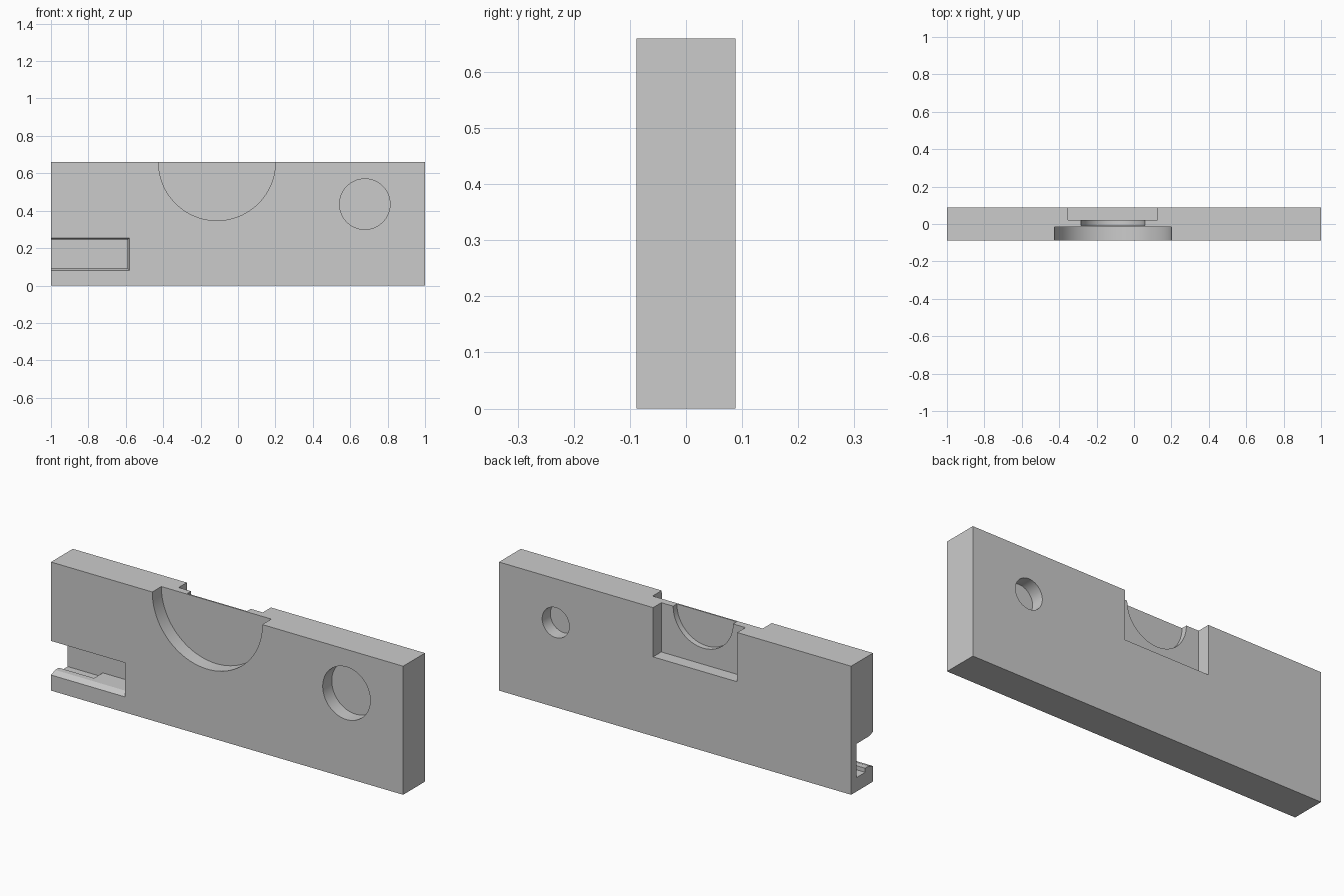
import bpy, bmesh, math
from mathutils import Vector

if "Cube" in bpy.data.objects:
    bpy.data.objects.remove(bpy.data.objects["Cube"])

T = 0.0885   # half thickness
H = 0.66     # height


def new_object(name, bm):
    bmesh.ops.recalc_face_normals(bm, faces=bm.faces)
    mesh = bpy.data.meshes.new(name)
    bm.to_mesh(mesh)
    bm.free()
    ob = bpy.data.objects.new(name, mesh)
    bpy.context.collection.objects.link(ob)
    return ob


def loft(name, front, back):
    """Solid between two xz outlines, each given as (y, points)."""
    bm = bmesh.new()
    a, b = [[bm.verts.new((x, y, z)) for x, z in pts] for y, pts in (front, back)]
    bm.faces.new(a)
    bm.faces.new(b[::-1])
    for i in range(len(a)):
        j = (i + 1) % len(a)
        bm.faces.new((a[i], b[i], b[j], a[j]))
    return new_object(name, bm)


def rect(x0, x1, z0, z1):
    return [(x0, z0), (x1, z0), (x1, z1), (x0, z1)]


def box(name, x0, x1, y0, y1, z0, z1):
    r = rect(x0, x1, z0, z1)
    return loft(name, (y0, r), (y1, r))


def disc(name, x, z, r, y0, y1, n=96):
    pts = [(x + r * math.cos(2 * math.pi * i / n), z + r * math.sin(2 * math.pi * i / n))
           for i in range(n)]
    return loft(name, (y0, pts), (y1, pts))


# main slab
plate = box("plate", -1, 1, -T, T, 0, H)

# chamfer of the slot mouth, extended slightly in front of the face
cy, d = 0.034, 0.01
k = d / cy
slot_mouth = loft("slot_mouth_cutter",
                  (-T - d, rect(-1.1, -0.58 + d * k, 0.08 - d * k * 1.3, 0.255 + d * k)),
                  (-T + cy, rect(-1.1, -0.59, 0.093, 0.245)))

cutters = [
    # half-round recess in the front, smaller one behind it, pocket in the back
    disc("front_recess_cutter", -0.1125, H, 0.3125, -0.2, -0.015),
    box("back_pocket_cutter", -0.353, 0.125, 0.022, 0.2, 0.407, 0.9),
    disc("inner_recess_cutter", -0.1125, H, 0.17, -0.008, 0.05),
    # blind round holes on each side
    disc("front_hole_cutter", 0.678, 0.435, 0.135, -0.2, -0.015),
    disc("back_hole_cutter", 0.678, 0.435, 0.077, 0.022, 0.2),
    # end slot with a lowered floor near the open end
    slot_mouth,
    box("slot_cutter", -1.1, -0.59, -0.09, 0.046, 0.093, 0.245),
    box("slot_floor_cutter", -1.1, -0.80, -0.025, 0.046, 0.072, 0.15),
]

for c in cutters:
    m = plate.modifiers.new(c.name, 'BOOLEAN')
    m.operation = 'DIFFERENCE'
    m.solver = 'EXACT'
    m.object = c
    c.hide_render = True

# bake the cuts and remove the cutters
bpy.context.view_layer.objects.active = plate
plate.select_set(True)
for m in list(plate.modifiers):
    bpy.ops.object.modifier_apply(modifier=m.name)
for c in cutters:
    bpy.data.objects.remove(c)
bpy.ops.object.shade_smooth_by_angle(angle=math.radians(20))
